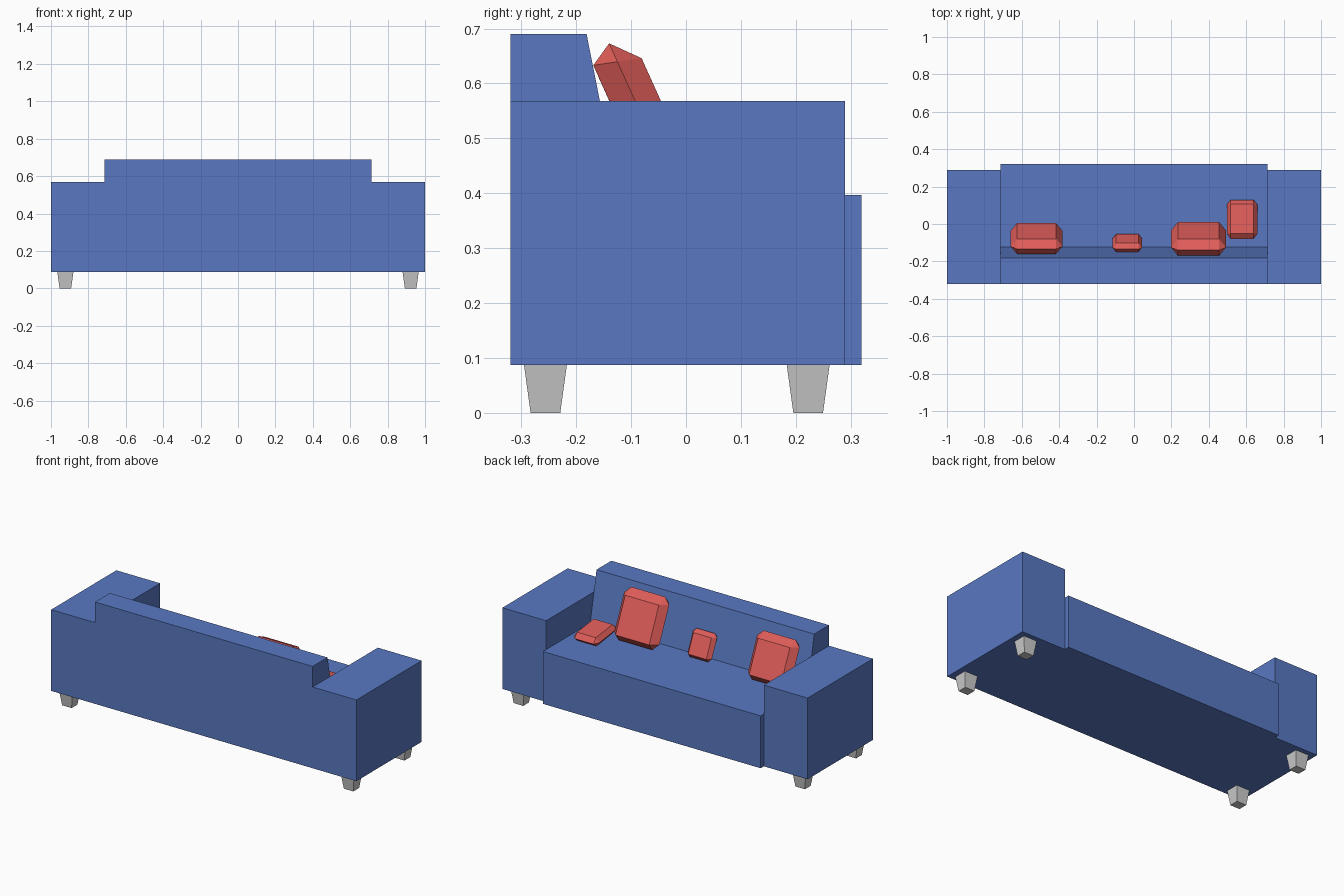
import bpy

if "Cube" in bpy.data.objects:
    bpy.data.objects.remove(bpy.data.objects["Cube"])

def material(name, color):
    m = bpy.data.materials.new(name)
    m.diffuse_color = color
    m.use_nodes = True
    m.node_tree.nodes["Principled BSDF"].inputs["Base Color"].default_value = m.diffuse_color
    return m

blue = material("blue_fabric", (0.10, 0.19, 0.54, 1))
red = material("red_fabric", (0.74, 0.11, 0.10, 1))

def add_mesh(name, verts, faces, mat=None):
    me = bpy.data.meshes.new(name)
    me.from_pydata(verts, [], faces)
    ob = bpy.data.objects.new(name, me)
    bpy.context.collection.objects.link(ob)
    if mat:
        me.materials.append(mat)
    # consistent outward normals
    import bmesh
    bm = bmesh.new()
    bm.from_mesh(me)
    bmesh.ops.recalc_face_normals(bm, faces=bm.faces)
    bm.to_mesh(me)
    bm.free()
    return ob

def extrude_x(name, profile, x0, x1, mat):
    n = len(profile)
    verts = [(x, y, z) for x in (x0, x1) for y, z in profile]
    faces = [tuple(range(n)), tuple(range(n, 2 * n))]
    faces += [(i, (i + 1) % n, n + (i + 1) % n, n + i) for i in range(n)]
    return add_mesh(name, verts, faces, mat)

# Seat and sloped backrest as one profile
ARM_X = 0.713
extrude_x("seat_and_backrest",
          [(-.32, .087), (.32, .087), (.32, .397), (-.123, .397), (-.181, .69), (-.32, .69)],
          -ARM_X, ARM_X, blue)

# Arms
arm = [(-.32, .087), (.29, .087), (.29, .568), (-.32, .568)]
for side, s in (("left", -1), ("right", 1)):
    extrude_x(side + "_arm", arm, s * ARM_X, s, blue)

# Tapered legs
def leg(name, cx, cy):
    verts = [(cx + sx * hx, cy + sy * hy, z)
             for z, hx, hy in ((0, .031, .027), (.087, .043, .039))
             for sx, sy in ((-1, -1), (1, -1), (1, 1), (-1, 1))]
    add_mesh(name, verts, [(0, 1, 2, 3), (4, 5, 6, 7)] +
             [(i, (i + 1) % 4, 4 + (i + 1) % 4, 4 + i) for i in range(4)])

for side, sx in (("left", -1), ("right", 1)):
    for end, cy in (("back", -.256), ("front", .2225)):
        leg(f"{end}_{side}_leg", sx * .923, cy)

# Cushion: octagonal rim with a smaller rectangle on each face.
# u is the half-height vector and n the half-thickness vector, both in (y, z).
def cushion(name, center, half_w, u, n, bevel=.25):
    k = 1 - bevel
    def p(a, b, c):
        return (center[0] + a * half_w,
                center[1] + b * u[0] + c * n[0],
                center[2] + b * u[1] + c * n[1])
    rim = [(1, -k), (1, k), (k, 1), (-k, 1), (-1, k), (-1, -k), (-k, -1), (k, -1)]
    rect = [(k, -k), (k, k), (-k, k), (-k, -k)]
    verts = [p(a, b, 0) for a, b in rim]
    faces = []
    for c in (1, -1):
        o = len(verts)
        verts += [p(a, b, c) for a, b in rect]
        faces.append((o, o + 1, o + 2, o + 3))
        for i in range(4):
            j = (i + 1) % 4
            faces.append((2 * i, 2 * i + 1, o + j, o + i))
            faces.append((2 * i + 1, (2 * i + 2) % 8, o + j))
    add_mesh(name, verts, faces, red)

# Upright cushions share a lean and differ in size
for name, x, y, z, s, w in (("large_cushion", .345, -.0795, .539, 1.0, .147),
                            ("medium_cushion", -.521, -.078, .527, .92, .139),
                            ("small_cushion", -.036, -.102, .474, .54, .079)):
    cushion(name, (x, y, z), w, (-.0605 * s, .134 * s), (.044 * s, .0065 * s))

# Cushion lying on the seat
cushion("flat_cushion", (.578, .025, .433), .082, (-.104, .013), (.003, .026))
